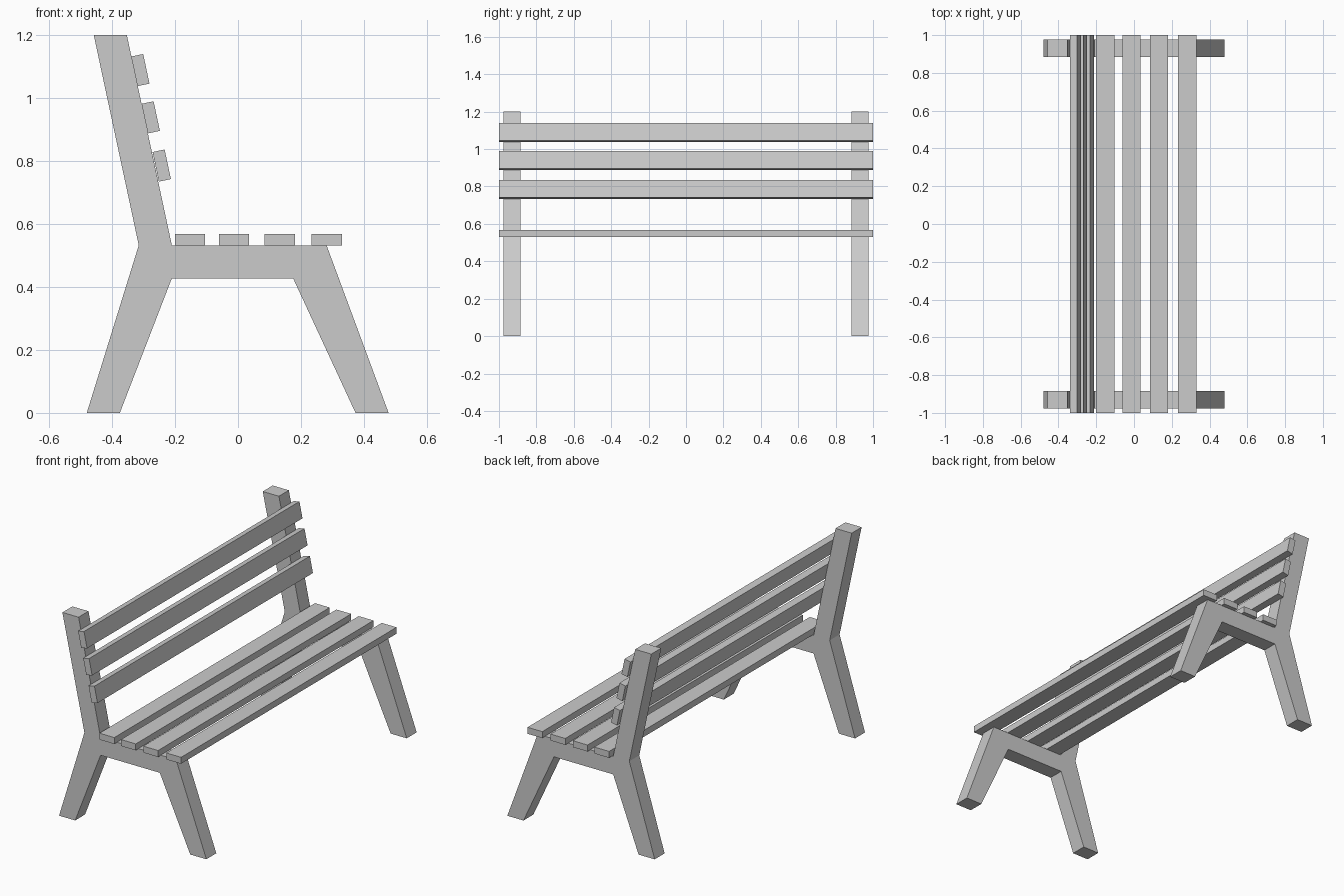
import bpy, math

if "Cube" in bpy.data.objects:
    bpy.data.objects.remove(bpy.data.objects["Cube"])

def add_prism(name, profile, y0, y1):
    """Extrude an XZ outline (counter-clockwise seen from the front) along y."""
    n = len(profile)
    verts = [(x, y, z) for y in (y0, y1) for x, z in profile]
    faces = [list(range(n)), list(range(2 * n - 1, n - 1, -1))]
    faces += [[(i + 1) % n, i, i + n, (i + 1) % n + n] for i in range(n)]
    mesh = bpy.data.meshes.new(name)
    mesh.from_pydata(verts, [], faces)
    ob = bpy.data.objects.new(name, mesh)
    bpy.context.collection.objects.link(ob)
    return ob

def add_slat(name, x, z, width, height, tilt=0):
    bpy.ops.mesh.primitive_cube_add(size=1, location=(x, 0, z), rotation=(0, tilt, 0))
    ob = bpy.context.object
    ob.name = name
    ob.scale = (width, 2, height)

# End frames: legs, seat rail and leaning back post in one outline
frame = [(-0.48, 0), (-0.375, 0), (-0.21, 0.427), (0.175, 0.427), (0.373, 0),
         (0.478, 0), (0.281, 0.532), (-0.21, 0.532), (-0.353, 1.2),
         (-0.458, 1.2), (-0.315, 0.532)]
add_prism("left_frame", frame, -0.976, -0.884)
add_prism("right_frame", frame, 0.884, 0.976)

# Seat slats
for i, x in enumerate((-0.152, -0.0125, 0.1325, 0.282)):
    add_slat(f"seat_slat_{i + 1}", x, 0.5495, 0.096, 0.038)

# Back slats, tilted with the posts
for i, (x, z) in enumerate(((-0.242, 0.785), (-0.277, 0.938), (-0.310, 1.088))):
    add_slat(f"back_slat_{i + 1}", x, z, 0.039, 0.096, math.radians(-12))
